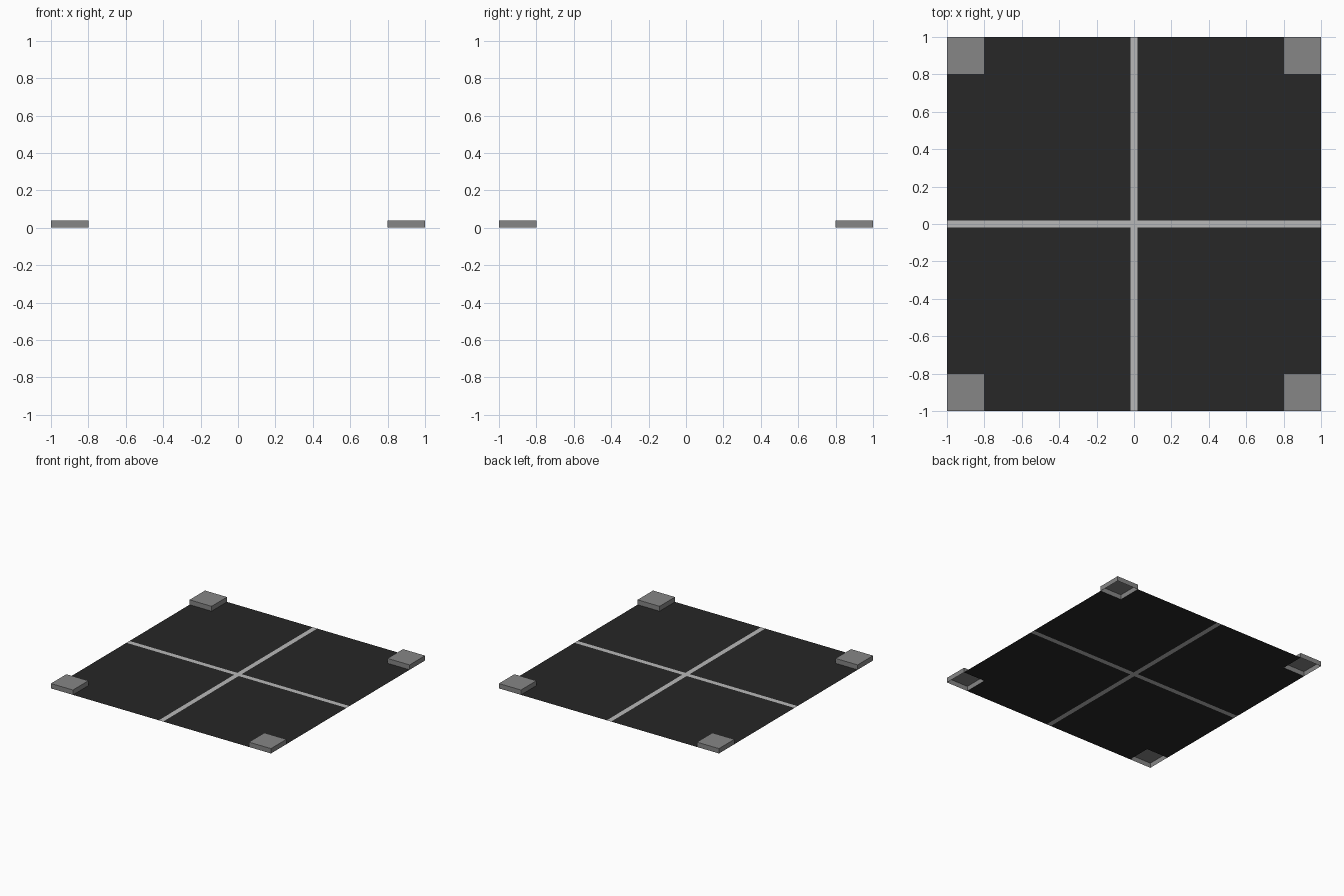
import bpy, bmesh

if "Cube" in bpy.data.objects:
    bpy.data.objects.remove(bpy.data.objects["Cube"])

HALF, CURB, LINE, HEIGHT = 1.0, 0.8, 0.02, 0.04


def material(name, value):
    mat = bpy.data.materials.new(name)
    mat.diffuse_color = (value, value, value, 1)
    mat.use_nodes = True
    mat.node_tree.nodes["Principled BSDF"].inputs["Base Color"].default_value = mat.diffuse_color
    return mat


def finish(name, bm, mat):
    bmesh.ops.remove_doubles(bm, verts=bm.verts, dist=1e-5)
    mesh = bpy.data.meshes.new(name)
    bm.to_mesh(mesh)
    bm.free()
    mesh.materials.append(mat)
    obj = bpy.data.objects.new(name, mesh)
    bpy.context.collection.objects.link(obj)
    return obj


def rect(bm, x0, x1, y0, y1):
    return bm.faces.new([bm.verts.new((x, y, 0)) for x, y in
                         ((x0, y0), (x1, y0), (x1, y1), (x0, y1))])


asphalt = material("asphalt", 0.02)
paint = material("line_paint", 0.48)
concrete = material("concrete", 0.24)

# Road sheet and inlaid centre lines share one flat grid; corners stay open
road, lines = bmesh.new(), bmesh.new()
cuts = [-HALF, -CURB, -LINE, LINE, CURB, HALF]
for i in range(5):
    for j in range(5):
        if i in (0, 4) and j in (0, 4):
            continue
        target = lines if i == 2 or j == 2 else road
        rect(target, cuts[i], cuts[i + 1], cuts[j], cuts[j + 1])
finish("road_surface", road, asphalt)
finish("centre_lines", lines, paint)

# Raised pavement corners, open underneath
for y_name, sy in (("front", -1), ("back", 1)):
    for x_name, sx in (("left", -1), ("right", 1)):
        bm = bmesh.new()
        bmesh.ops.create_cube(bm, size=1)
        bm.normal_update()
        bottom = [f for f in bm.faces if f.normal.z < -0.5]
        bmesh.ops.delete(bm, geom=bottom, context='FACES_ONLY')
        size = HALF - CURB
        bmesh.ops.scale(bm, vec=(size, size, HEIGHT), verts=bm.verts)
        mid = (HALF + CURB) / 2
        bmesh.ops.translate(bm, vec=(sx * mid, sy * mid, HEIGHT / 2), verts=bm.verts)
        finish(f"pavement_corner_{y_name}_{x_name}", bm, concrete)
